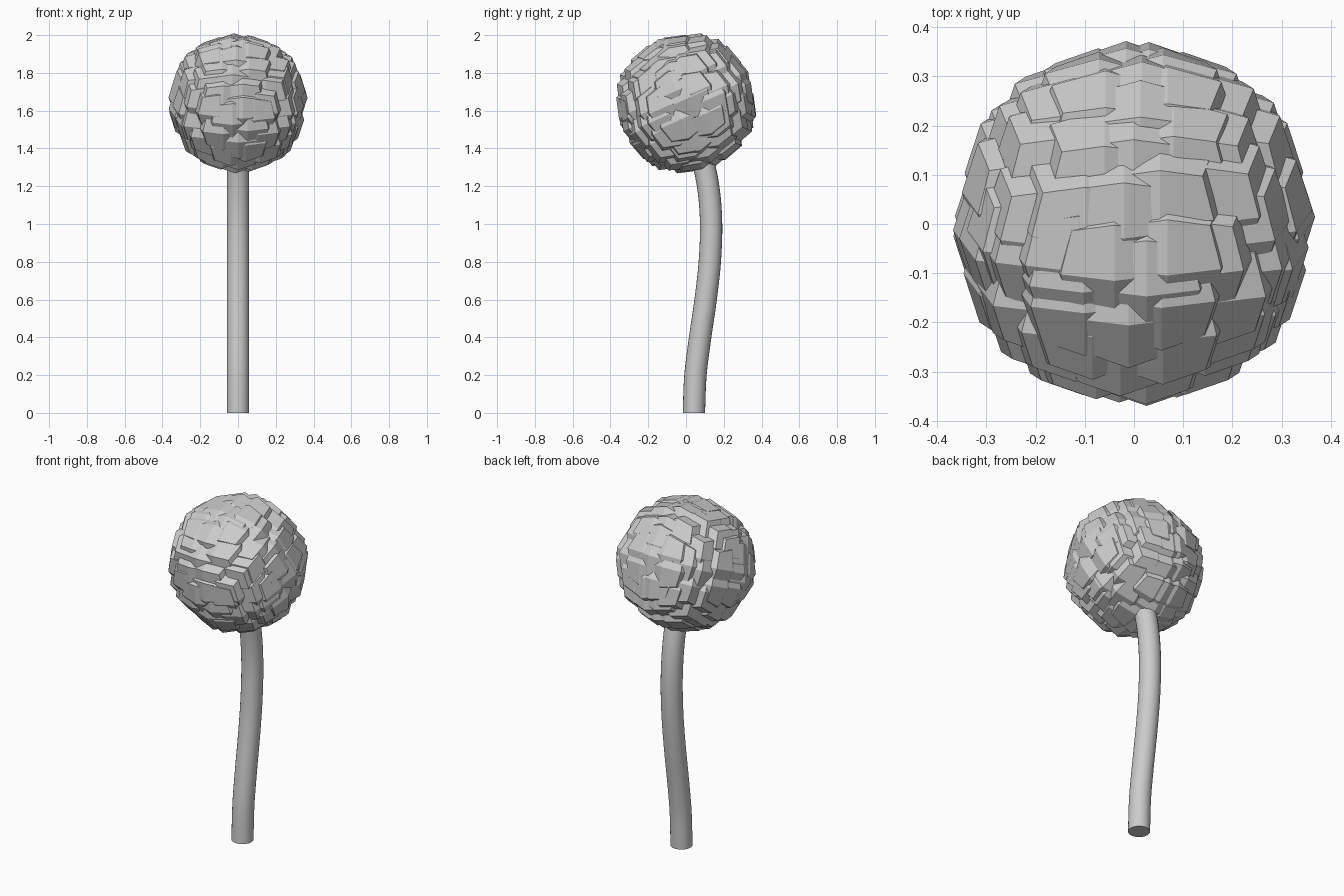
import bpy, bmesh, math, random
from mathutils import Vector, Matrix

if "Cube" in bpy.data.objects:
    bpy.data.objects.remove(bpy.data.objects["Cube"])

random.seed(11)
grey = bpy.data.materials.new("soft_grey")
grey.diffuse_color = (0.6, 0.6, 0.6, 1)
grey.use_nodes = True
grey.node_tree.nodes["Principled BSDF"].inputs["Base Color"].default_value = grey.diffuse_color


def finish(bm, name):
    bmesh.ops.recalc_face_normals(bm, faces=bm.faces[:])
    me = bpy.data.meshes.new(name)
    bm.to_mesh(me)
    bm.free()
    me.materials.append(grey)
    ob = bpy.data.objects.new(name, me)
    bpy.context.collection.objects.link(ob)
    return ob


def spline(pts, t):
    # Catmull-Rom through (y, z) points, t in segments
    i = min(int(t), len(pts) - 2)
    f = t - i
    p = [Vector(pts[max(0, min(len(pts) - 1, i + k))]) for k in (-1, 0, 1, 2)]
    return 0.5 * (2 * p[1] + (p[2] - p[0]) * f
                  + (2 * p[0] - 5 * p[1] + 4 * p[2] - p[3]) * f * f
                  + (3 * p[1] - p[0] - 3 * p[2] + p[3]) * f ** 3)


# Stem: round tube swept along a gentle S curve
path = [(0.042, 0), (0.05, 0.2), (0.075, 0.4), (0.104, 0.6), (0.126, 0.8),
        (0.133, 1.0), (0.12, 1.18), (0.088, 1.34), (0.03, 1.52)]
SIDES, STEPS, R = 24, 32, 0.059
bm = bmesh.new()
rings = []
for s in range(STEPS + 1):
    t = s / STEPS * (len(path) - 1)
    c = spline(path, t)
    d = (spline(path, min(t + .05, len(path) - 1)) - spline(path, max(t - .05, 0))).normalized()
    if s == 0:
        d = Vector((0, 1))
    ring = []
    for k in range(SIDES):
        a = 2 * math.pi * k / SIDES
        u = R * math.sin(a)
        ring.append(bm.verts.new((R * math.cos(a), c.x + u * d.y, c.y - u * d.x)))
    rings.append(ring)
for a, b in zip(rings, rings[1:]):
    for k in range(SIDES):
        j = (k + 1) % SIDES
        bm.faces.new((a[k], a[j], b[j], b[k])).smooth = True
bm.faces.new(rings[0])
bm.faces.new(rings[-1])
for e in bm.edges:
    if any(len(f.verts) > 4 for f in e.link_faces):
        e.smooth = False
finish(bm, "stem")

# Floret shape: each cube side split in four, corners and edges pulled inward
shape = bmesh.new()
bmesh.ops.create_cube(shape, size=2)
bmesh.ops.subdivide_edges(shape, edges=shape.edges[:], cuts=1, use_grid_fill=True)
shape.verts.index_update()
floret_points = []
for v in shape.verts:
    outer = sum(abs(x) > 0.5 for x in v.co)
    floret_points.append(v.co * (1, 1, 0.77, 0.61)[outer])
floret_faces = [[v.index for v in f.verts] for f in shape.faces]
shape.free()


def add_floret(bm, matrix):
    vs = [bm.verts.new(matrix @ p) for p in floret_points]
    for f in floret_faces:
        bm.faces.new([vs[i] for i in f])


# Flower head: equally turned florets spread over a tilted ball
centre = Vector((0, 0, 1.64))
tilt = Matrix.Rotation(math.radians(24), 4, 'X')
N, SIZE, BALL = 110, 0.142, 0.228
bm = bmesh.new()
for i in range(N):
    z = 1 - 2 * (i + 0.5) / N
    a = i * math.pi * (3 - math.sqrt(5))
    r = math.sqrt(1 - z * z)
    n = Vector((r * math.cos(a), r * math.sin(a), z))
    n = (n + Vector([random.uniform(-.12, .12) for _ in range(3)])).normalized()
    add_floret(bm, Matrix.Translation(centre) @ tilt
               @ Matrix.Translation(n * BALL) @ Matrix.Scale(SIZE, 4))
finish(bm, "flower_head")
